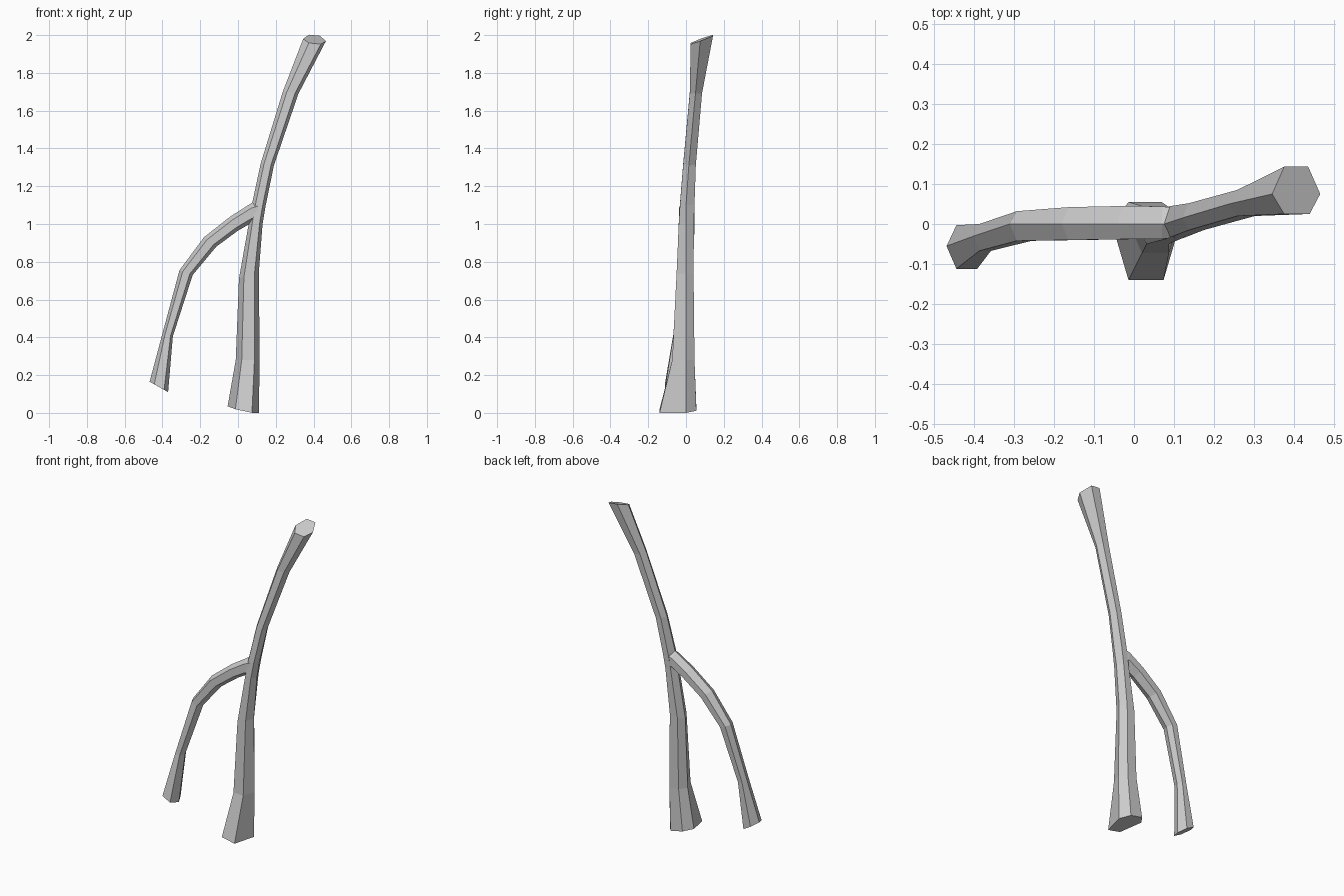
import bpy
import bmesh
from mathutils import Vector

if "Cube" in bpy.data.objects:
    bpy.data.objects.remove(bpy.data.objects["Cube"], do_unlink=True)

# One plain grey for the whole piece
grey = bpy.data.materials.new("bark grey")
grey.use_nodes = True
colour = (0.6, 0.6, 0.6, 1)
grey.diffuse_color = colour
grey.node_tree.nodes["Principled BSDF"].inputs["Base Color"].default_value = colour


def hex_ring(left, right, front, back, side, lean=0.0):
    """Six-sided section spanning two (x, z) side corners, from y=front to y=back."""
    a, b = Vector((left[0], side, left[1])), Vector((right[0], side, right[1]))
    corners = [(0, side), (0.25, front), (0.78, front), (1, side), (0.75, back), (0.25, back)]
    ring = []
    for t, y in corners:
        p = a.lerp(b, t)
        p.y = y
        p.z += lean * (y - side)
        ring.append(p)
    return ring


def loft(name, sections):
    """Skin the sections into a closed, flat-shaded limb."""
    bm = bmesh.new()
    rings = [[bm.verts.new(p) for p in hex_ring(*s)] for s in sections]
    for low, high in zip(rings, rings[1:]):
        for i in range(len(low)):
            j = (i + 1) % len(low)
            bm.faces.new((low[i], low[j], high[j], high[i]))
    bm.faces.new(rings[0][::-1])
    bm.faces.new(rings[-1])
    bmesh.ops.recalc_face_normals(bm, faces=bm.faces)
    mesh = bpy.data.meshes.new(name)
    bm.to_mesh(mesh)
    bm.free()
    mesh.materials.append(grey)
    obj = bpy.data.objects.new(name, mesh)
    bpy.context.collection.objects.link(obj)
    return obj


# Main stem: flared foot, slim middle, leaning cut top
loft("main_stem", [
    ((-0.055, 0.035), (0.11, 0.0), -0.14, 0.055, 0.0, 0.05),
    ((-0.012, 0.28), (0.115, 0.28), -0.073, 0.045, 0.0),
    ((0.005, 0.71), (0.11, 0.74), -0.05, 0.04, 0.0),
    ((0.06, 1.02), (0.13, 1.0), -0.038, 0.042, 0.0),
    ((0.075, 1.11), (0.147, 1.1), -0.032, 0.045, 0.0),
    ((0.12, 1.32), (0.19, 1.31), -0.015, 0.052, 0.015),
    ((0.237, 1.7), (0.32, 1.69), 0.02, 0.085, 0.05),
    ((0.345, 1.98), (0.465, 1.968), 0.025, 0.143, 0.075, 0.37),
])

# Side branch: arches out of the stem and droops
loft("side_branch", [
    ((0.1, 1.125), (0.11, 1.0), -0.034, 0.04, 0.0),
    ((0.07, 1.11), (0.07, 1.005), -0.037, 0.044, 0.0),
    ((-0.04, 1.04), (0.0, 0.965), -0.038, 0.045, 0.0),
    ((-0.18, 0.93), (-0.115, 0.88), -0.04, 0.042, 0.0),
    ((-0.31, 0.755), (-0.24, 0.73), -0.042, 0.032, 0.0),
    ((-0.4, 0.42), (-0.345, 0.405), -0.067, 0.0, -0.03),
    ((-0.468, 0.165), (-0.37, 0.11), -0.112, -0.003, -0.055),
])
